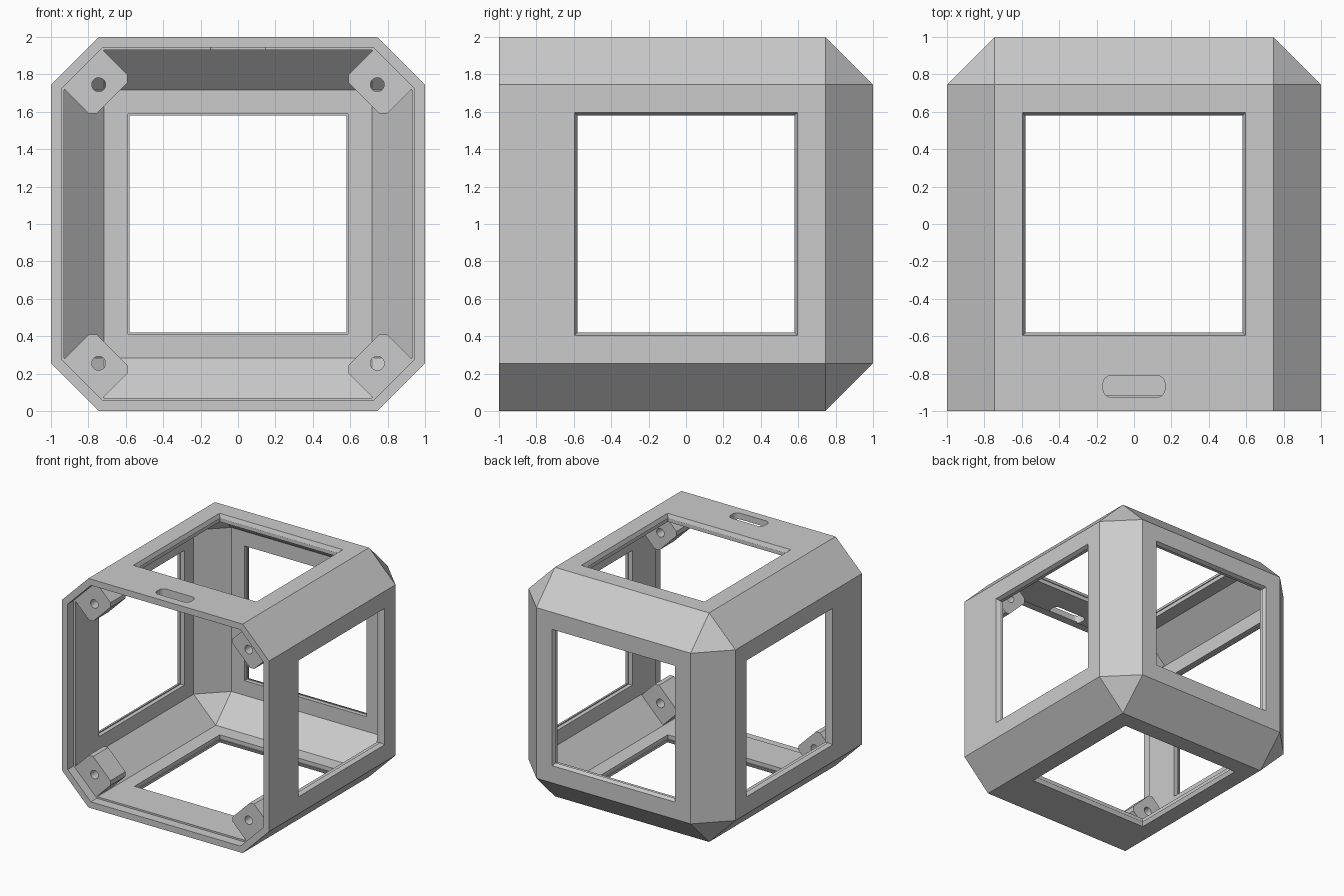
import bpy, bmesh, math
from mathutils import Matrix, Vector

if "Cube" in bpy.data.objects:
    bpy.data.objects.remove(bpy.data.objects["Cube"])

grey = bpy.data.materials.new("light grey plastic")
grey.use_nodes = True
grey.diffuse_color = (0.6, 0.6, 0.6, 1)
grey.node_tree.nodes["Principled BSDF"].inputs["Base Color"].default_value = (0.6, 0.6, 0.6, 1)

MID = Vector((0, 0, 1))   # centre of the case
RIM = -0.917              # depth of the front recess


def finish(bm, name):
    bmesh.ops.recalc_face_normals(bm, faces=bm.faces[:])
    mesh = bpy.data.meshes.new(name)
    bm.to_mesh(mesh)
    bm.free()
    mesh.materials.append(grey)
    obj = bpy.data.objects.new(name, mesh)
    bpy.context.collection.objects.link(obj)
    return obj


def hull(name, points):
    """Convex solid around points given relative to the case centre."""
    bm = bmesh.new()
    for p in points:
        bm.verts.new(Vector(p) + MID)
    bmesh.ops.convex_hull(bm, input=bm.verts[:])
    bmesh.ops.dissolve_limit(bm, angle_limit=0.01, verts=bm.verts[:], edges=bm.edges[:])
    return finish(bm, name)


def octagon(half, flat, y):
    return [(sx * a, y, sz * b) for a, b in ((half, flat), (flat, half))
            for sx in (-1, 1) for sz in (-1, 1)]


def chamfered_box(name, half, flat, front):
    """Box with chamfered sides and back, straight at the front."""
    back = [(sx * flat, half, sz * flat) for sx in (-1, 1) for sz in (-1, 1)]
    return hull(name, octagon(half, flat, front) + octagon(half, flat, flat) + back)


def cut(target, cutter):
    cutter.hide_render = True
    mod = target.modifiers.new("cut", "BOOLEAN")
    mod.operation = "DIFFERENCE"
    mod.solver = "EXACT"
    mod.object = cutter
    bpy.context.view_layer.objects.active = target
    bpy.ops.object.modifier_apply(modifier=mod.name)
    bpy.data.objects.remove(cutter)


def window_cutter(rotation):
    """Square opening, flared outside and stepped inside."""
    bm = bmesh.new()
    rings = []
    for half, h in ((0.588, 0.85), (0.588, 0.965), (0.58, 0.965), (0.595, 1), (0.61, 1.035)):
        rings.append([bm.verts.new(rotation @ Vector((x * half, y * half, h)) + MID)
                      for x, y in ((-1, -1), (1, -1), (1, 1), (-1, 1))])
    for a, b in zip(rings, rings[1:]):
        for i in range(4):
            j = (i + 1) % 4
            bm.faces.new((a[i], a[j], b[j], b[i]))
    bm.faces.new(rings[0])
    bm.faces.new(rings[-1])
    return finish(bm, "window_cutter")


def circle(cx, cz, r, count=24):
    return [(cx + r * math.cos(t), cz + r * math.sin(t))
            for t in (2 * math.pi * i / count for i in range(count))]


# Hollow shell with a stepped rim at the open front
case = chamfered_box("case_shell", 1, 0.745, -1)
cut(case, chamfered_box("cavity", 0.93, 0.716, -1.1))
cut(case, hull("recess", octagon(0.945, 0.722, -1.1) + octagon(0.945, 0.722, RIM)))

# Windows in the top, bottom, sides and back
for angle, axis in ((0, "X"), (180, "X"), (90, "Y"), (-90, "Y"), (-90, "X")):
    cut(case, window_cutter(Matrix.Rotation(math.radians(angle), 3, axis)))

# Rounded slot in the top near the front
slot = [(x, y, z) for sx in (-1, 1) for sy in (-1, 1)
        for x, y in circle(sx * 0.122, -0.868 + sy * 0.015, 0.043)
        for z in (0.85, 1.1)]
cut(case, hull("slot", slot))

# Screw bosses in the four front corners
profile = ((0.73, 0.938), (0.59, 0.798), (0.59, 0.757),
           (0.757, 0.59), (0.798, 0.59), (0.938, 0.73))
for sx, side in ((-1, "right"), (1, "left")):
    for sz, level in ((-1, "lower"), (1, "upper")):
        boss = hull(f"{level}_{side}_screw_boss",
                    [(sx * x, y, sz * z) for x, z in profile for y in (RIM, -0.71)])
        cut(boss, hull("hole", [(sx * x, y, sz * z) for x, z in circle(0.745, 0.745, 0.037)
                                for y in (-1, -0.6)]))
